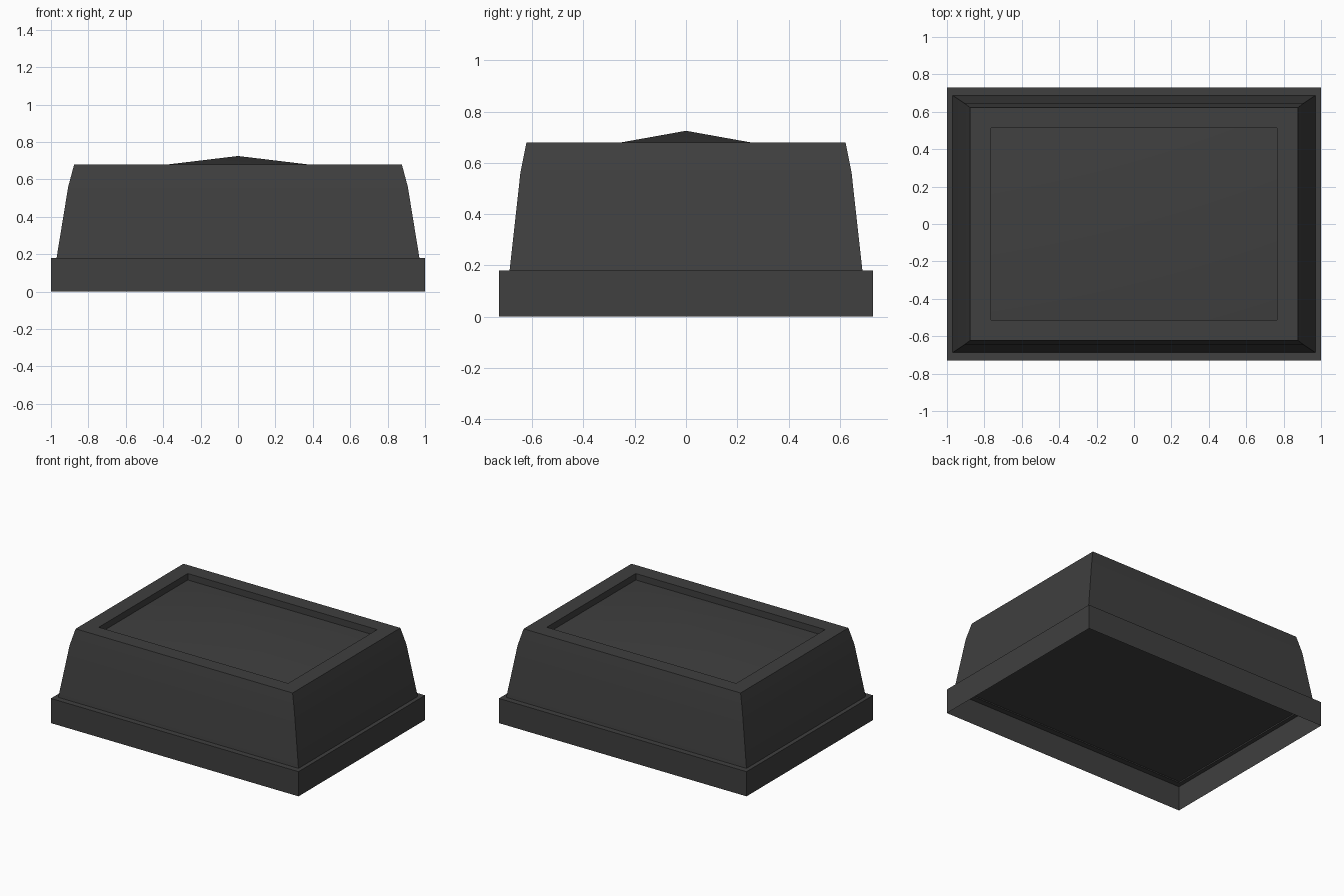
import bpy
import bmesh

cube = bpy.data.objects.get("Cube")
if cube:
    bpy.data.objects.remove(cube, do_unlink=True)

# One charcoal colour for everything
charcoal = bpy.data.materials.new("charcoal")
charcoal.use_nodes = True
colour = (0.05, 0.05, 0.05, 1)
charcoal.diffuse_color = colour
charcoal.node_tree.nodes["Principled BSDF"].inputs["Base Color"].default_value = colour


def rect_shell(name, profile, peak=None, cap_down=False):
    """Skin stacked rectangles (half width, half depth, height), optionally closed."""
    bm = bmesh.new()
    rings = []
    for hx, hy, z in profile:
        corners = ((-hx, -hy), (hx, -hy), (hx, hy), (-hx, hy))
        rings.append([bm.verts.new((x, y, z)) for x, y in corners])
    for low, high in zip(rings, rings[1:]):
        for i in range(4):
            j = (i + 1) % 4
            bm.faces.new((low[i], low[j], high[j], high[i]))
    if peak is not None:
        tip = bm.verts.new((0, 0, peak))
        last = rings[-1]
        for i in range(4):
            bm.faces.new((last[i], last[(i + 1) % 4], tip))
    if cap_down:
        bm.faces.new(rings[-1][::-1])
    mesh = bpy.data.meshes.new(name)
    bm.to_mesh(mesh)
    bm.free()
    mesh.materials.append(charcoal)
    obj = bpy.data.objects.new(name, mesh)
    bpy.context.collection.objects.link(obj)
    bpy.ops.object.select_all(action="DESELECT")
    obj.select_set(True)
    bpy.context.view_layer.objects.active = obj
    bpy.ops.object.shade_smooth_by_angle(angle=0.52)
    return obj


# Thin skirt, open underneath, with a narrow ledge
rect_shell("base_skirt", [(1, 0.73, 0), (1, 0.73, 0.18), (0.97, 0.688, 0.18)])

# Tapered body with a recessed top whose floor rises to a low pyramid
rect_shell("body", [
    (0.97, 0.688, 0.18), (0.908, 0.646, 0.56), (0.876, 0.622, 0.68),
    (0.765, 0.513, 0.68), (0.765, 0.513, 0.633),
], peak=0.725)

# Underside panel closing the body
rect_shell("underside_panel", [(0.967, 0.686, 0.187)], cap_down=True)
